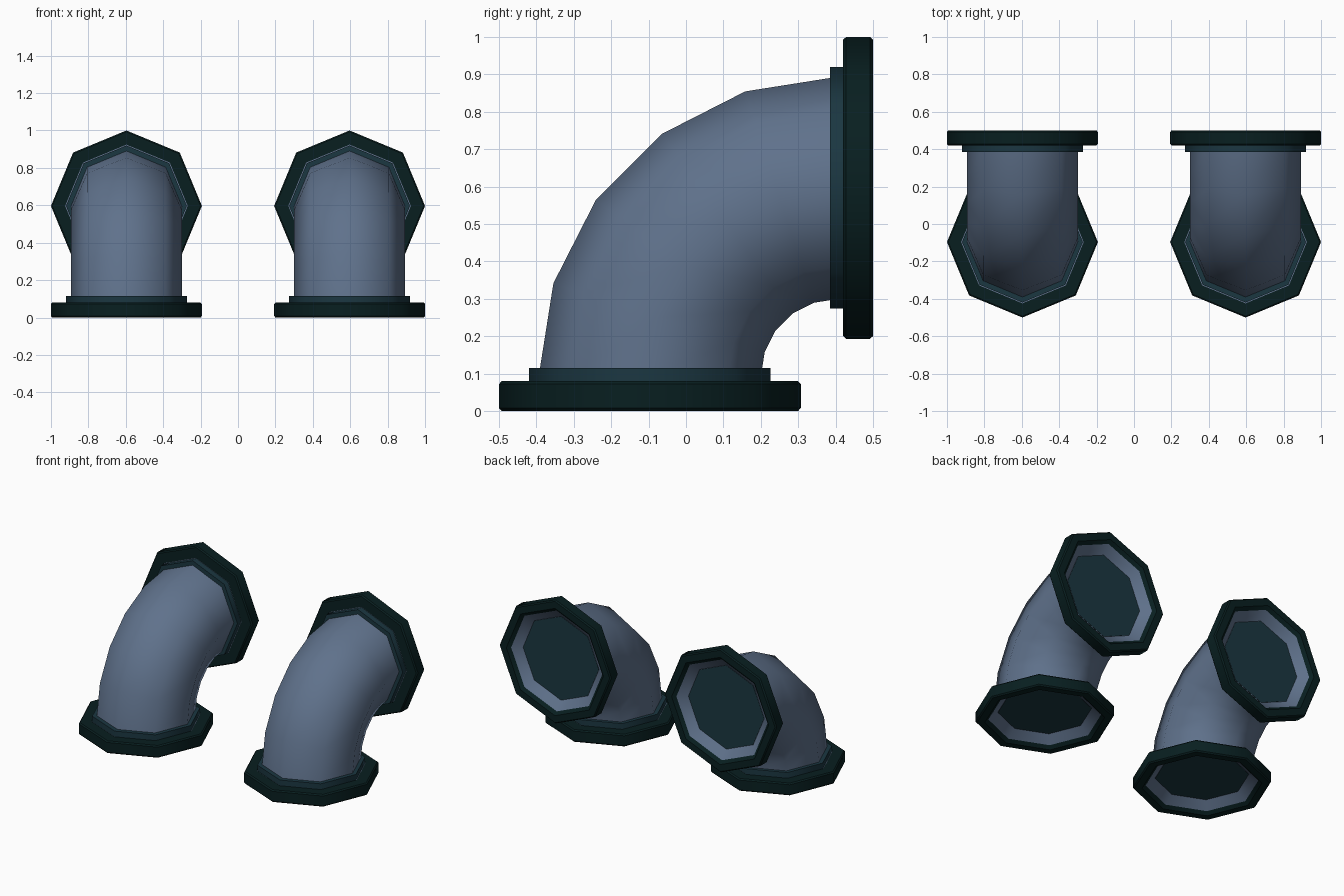
import bpy, bmesh
from math import sin, cos, pi
from mathutils import Vector

cube = bpy.data.objects.get("Cube")
if cube:
    bpy.data.objects.remove(cube)

SIDES = 8
BEND_RADIUS = 0.5015
BEND_CENTRE = Vector((0, 0.405, 0.095))


def material(name, colour):
    m = bpy.data.materials.new(name)
    m.use_nodes = True
    m.diffuse_color = (*colour, 1)
    m.node_tree.nodes["Principled BSDF"].inputs["Base Color"].default_value = (*colour, 1)
    return m


PIPE = material("slate blue", (0.115, 0.167, 0.26))
FLANGE = material("dark green", (0.0025, 0.0135, 0.0145))
COLLAR = material("dark teal", (0.011, 0.038, 0.053))


def loft(name, mat, x, rings, loop=False, sharp=True):
    """Skin octagonal rings given as (bend angle, shift along the pipe, radius)."""
    bm = bmesh.new()
    loops = []
    for t, shift, r in rings:
        out = Vector((0, -cos(t), sin(t)))
        along = Vector((0, sin(t), cos(t)))
        mid = BEND_CENTRE + Vector((x, 0, 0)) + out * BEND_RADIUS + along * shift
        angles = [2 * pi * i / SIDES for i in range(SIDES)]
        loops.append([bm.verts.new(mid + r * (cos(a) * out + sin(a) * Vector((1, 0, 0))))
                      for a in angles])
    pairs = list(zip(loops, loops[1:]))
    if loop:
        pairs.append((loops[-1], loops[0]))
    for a, b in pairs:
        for i in range(SIDES):
            j = (i + 1) % SIDES
            bm.faces.new((a[i], a[j], b[j], b[i])).smooth = True
    if not loop:
        bm.faces.new(loops[0])
        bm.faces.new(loops[-1])
    # Edges around the rings stay crisp, edges along the pipe stay smooth
    for k, ring in enumerate(loops):
        if sharp or k in (0, len(loops) - 1):
            for i in range(SIDES):
                bm.edges.get((ring[i], ring[(i + 1) % SIDES])).smooth = False
    bmesh.ops.recalc_face_normals(bm, faces=bm.faces[:])
    mesh = bpy.data.meshes.new(name)
    bm.to_mesh(mesh)
    bm.free()
    mesh.materials.append(mat)
    obj = bpy.data.objects.new(name, mesh)
    bpy.context.collection.objects.link(obj)


for side, x in (("right", -0.5965), ("left", 0.5965)):
    # Elbow pipe in five bend segments
    loft(side + "_elbow_pipe", PIPE, x,
         [(pi / 2 * i / 5, 0, 0.297) for i in range(6)], sharp=False)

    for end, t, d in (("bottom", 0, -1), ("back", pi / 2, 1)):
        def part(name, mat, profile, loop=False):
            loft(f"{side}_{end}_{name}", mat, x, [(t, d * s, r) for s, r in profile], loop)

        # Bevelled flange with a sunken inner lip
        part("flange", FLANGE, [(0.075, 0.328), (0.095, 0.35), (0.095, 0.396), (0.087, 0.4035),
                                (0.023, 0.4035), (0.015, 0.396), (0.015, 0.328)], True)
        # Stepped collar behind the flange
        part("collar", COLLAR, [(-0.02, 0.323), (0.022, 0.323)])
        # Recessed pipe mouth and the plate closing it
        part("mouth", PIPE, [(0.018, 0.329), (0.076, 0.329), (0.03, 0.274)])
        part("plate", COLLAR, [(0.026, 0.273), (0.032, 0.273)])
